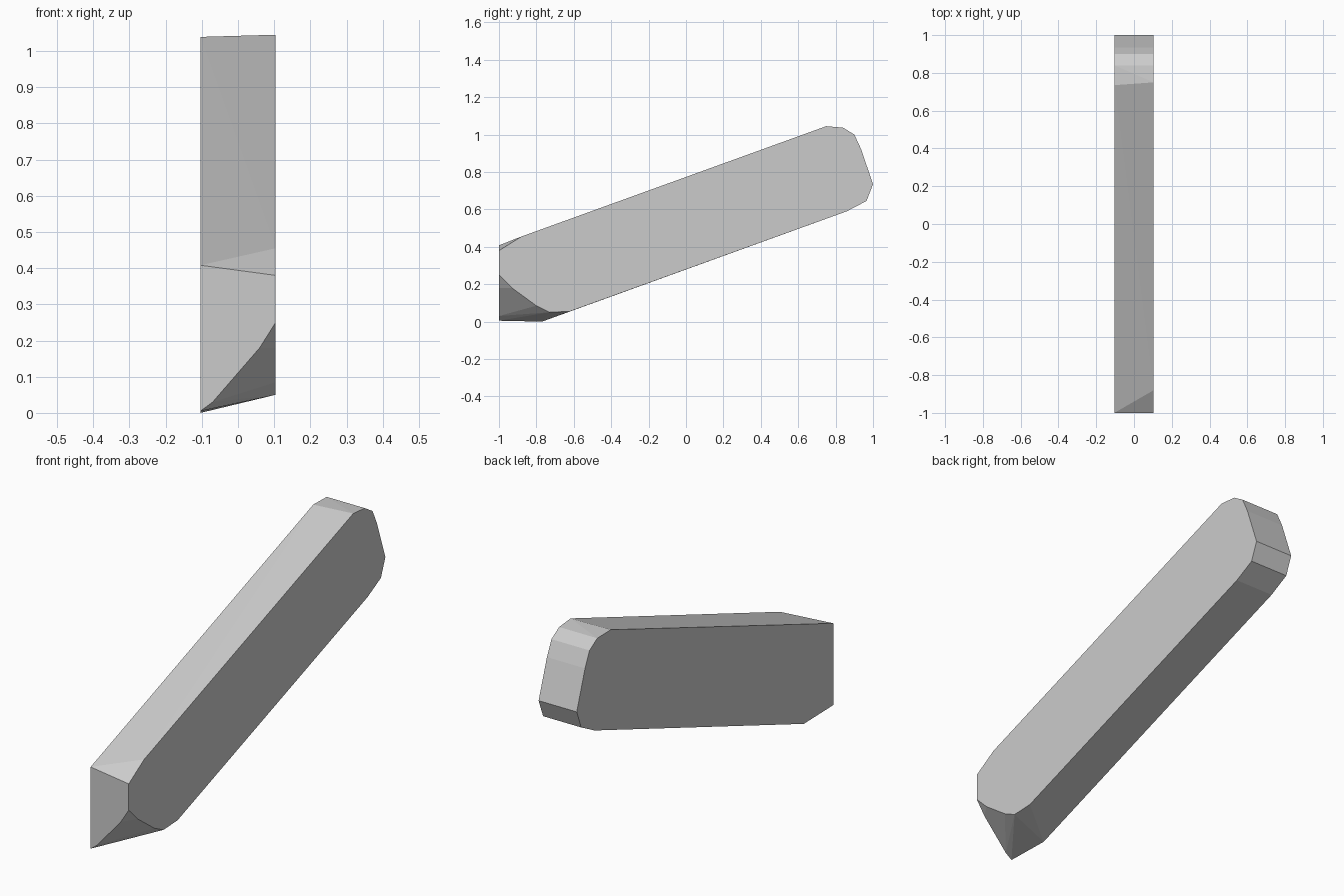
import bpy
import bmesh

cube = bpy.data.objects.get("Cube")
if cube:
    bpy.data.objects.remove(cube, do_unlink=True)

HALF = 0.104

# Rounded upper end shared by both sides, as (y, z)
upper_end = [(0.84, 1.037), (0.9, 1.0), (0.935, 0.925), (0.96, 0.85),
             (1.0, 0.735), (0.965, 0.645), (0.86, 0.59)]

# Lower ends differ: one side runs to a square corner, the other is rounded off
square_side = upper_end + [(0.735, 1.039), (-1, 0.408), (-1, 0.005), (-0.77, 0), (-0.585, 0.067)]
rounded_side = upper_end + [(0.75, 1.045), (-0.88, 0.455), (-1, 0.38), (-1, 0.25), (-0.93, 0.18),
                            (-0.8, 0.085), (-0.73, 0.05), (-0.62, 0.055)]

# Curved lower edge of the flat front, as (x, z)
front_curve = [(-0.07, 0.03), (0.06, 0.18)]

# Grey bar: a solid wrapped around both side profiles
points = [(-HALF, y, z) for y, z in square_side]
points += [(HALF, y, z) for y, z in rounded_side]
points += [(x, -1, z) for x, z in front_curve]

bm = bmesh.new()
verts = [bm.verts.new(p) for p in points]
hull = bmesh.ops.convex_hull(bm, input=verts)
loose = [v for v in bm.verts if not v.link_faces]
bmesh.ops.delete(bm, geom=loose, context='VERTS')
bmesh.ops.dissolve_limit(bm, angle_limit=0.01, verts=bm.verts[:], edges=bm.edges[:])
bmesh.ops.recalc_face_normals(bm, faces=bm.faces[:])
mesh = bpy.data.meshes.new("slanted_bar")
bm.to_mesh(mesh)
bm.free()

bar = bpy.data.objects.new("slanted_bar", mesh)
bpy.context.collection.objects.link(bar)

# Plain grey
grey = bpy.data.materials.new("plain_grey")
grey.use_nodes = True
colour = (0.6, 0.6, 0.6, 1)
grey.diffuse_color = colour
grey.node_tree.nodes["Principled BSDF"].inputs["Base Color"].default_value = colour
mesh.materials.append(grey)
